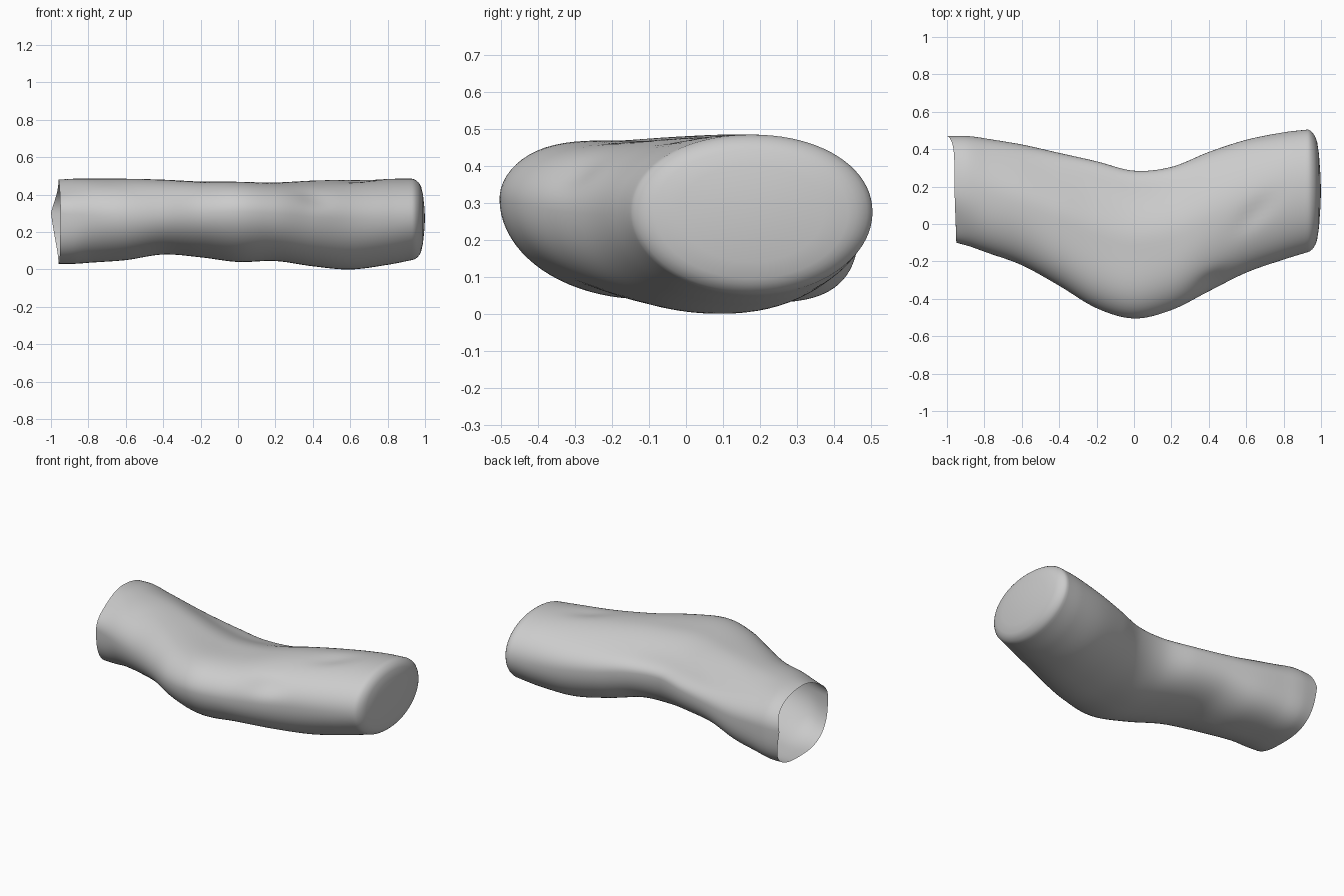
import bpy, bmesh, math
from mathutils import Vector

if "Cube" in bpy.data.objects:
    bpy.data.objects.remove(bpy.data.objects["Cube"])

# Stations: x, y front, y back, z bottom, z widest, z top, then squareness of
# the front underside and the back underside (1 = round, less = squarer),
# then swelling of the front upper and back upper quarters
STATIONS = [
    (-0.96, -0.10, 0.47, 0.03, 0.30, 0.48, 0.72, 0.62, -0.02, 0.0),
    (-0.88, -0.12, 0.47, 0.03, 0.295, 0.485, 0.80, 0.62, -0.01, 0.0),
    (-0.78, -0.155, 0.455, 0.037, 0.29, 0.485, 0.95, 0.65, 0.0, -0.01),
    (-0.60, -0.22, 0.425, 0.05, 0.28, 0.485, 1.0, 0.72, 0.0, -0.025),
    (-0.40, -0.33, 0.38, 0.08, 0.29, 0.48, 1.0, 0.82, 0.01, -0.04),
    (-0.20, -0.45, 0.335, 0.065, 0.30, 0.47, 1.0, 0.86, 0.02, -0.045),
    (0.00, -0.505, 0.285, 0.04, 0.31, 0.468, 1.0, 0.88, 0.025, -0.04),
    (0.20, -0.46, 0.305, 0.045, 0.30, 0.465, 0.97, 0.88, 0.015, -0.03),
    (0.40, -0.36, 0.385, 0.017, 0.28, 0.475, 0.93, 0.90, 0.0, -0.02),
    (0.60, -0.26, 0.45, 0.0, 0.27, 0.48, 0.93, 0.93, 0.0, -0.01),
    (0.80, -0.19, 0.49, 0.025, 0.27, 0.485, 0.96, 0.97, 0.0, 0.0),
    (0.93, -0.15, 0.505, 0.05, 0.275, 0.485, 1.0, 1.0, 0.0, 0.0),
]
SEG, STEPS = 80, 8


def blend(a, b, c, d, t):
    # smooth curve through the stations, honouring uneven spacing in x
    span = c[0] - b[0]
    m1 = (c - a) / (c[0] - a[0]) * span
    m2 = (d - b) / (d[0] - b[0]) * span
    t2, t3 = t * t, t * t * t
    return b * (2*t3 - 3*t2 + 1) + m1 * (t3 - 2*t2 + t) + c * (3*t2 - 2*t3) + m2 * (t3 - t2)


def groove(p, centre, direction, length, width):
    # soft elongated dent weight
    d = p - Vector(centre)
    u = Vector(direction).normalized()
    along = d.dot(u)
    across = (d - u * along).length
    return math.exp(-(along / length) ** 2 - (across / width) ** 2)


def power(v, e):
    return math.copysign(abs(v) ** e, v)


def ring(s, scale=1.0):
    x, yf, yb, z0, zm, z1, front, back, swell_f, swell_b = s
    yc, hw = (yf + yb) / 2, (yb - yf) / 2
    pts = []
    for i in range(SEG):
        a = 2 * math.pi * i / SEG
        c, sn = math.cos(a), math.sin(a)
        swell = 0.0
        if sn > 0:
            swell = (swell_f if c < 0 else swell_b) * math.sin(2 * a) ** 2
        e = 0.96 if sn > 0 else (front if c < 0 else back)
        c, sn = power(c, e), power(sn, e)
        h = (z1 - zm) * sn if sn > 0 else (zm - z0) * sn
        # wavy open mouth reaches further at the back
        mouth = max(0, (-0.8 - x) / 0.16) ** 2
        dx = mouth * (0.01 * max(0, -c) - 0.04 * max(0, c) ** 3 * (1 - abs(sn)))
        p = Vector((x + dx, yc + hw * c * scale, zm + h * scale))
        p += Vector((0, 0.6 * c, sn)) * swell
        # dents on the top and the front
        p.z -= 0.012 * groove(p, (0.65, 0.06, 0.47), (1, 0.9, 0), 0.13, 0.055)
        g = groove(p, (0.42, -0.30, 0.38), (1, 0.6, 0), 0.10, 0.06)
        pts.append(p + Vector((-0.4, 0.75, -0.5)) * 0.015 * g)
    return pts


# Bent tube, open at the left
S = [Vector(s) for s in STATIONS]
rings = []
for k in range(len(S) - 1):
    a, d = S[max(k - 1, 0)], S[min(k + 2, len(S) - 1)]
    for j in range(STEPS):
        rings.append(ring(blend(a, S[k], S[k + 1], d, j / STEPS)))
rings.append(ring(S[-1]))

# Rounded shoulder and shallow closed end at the right
for x, sc in ((0.942, 0.985), (0.953, 0.955), (0.963, 0.915), (0.971, 0.87), (0.979, 0.80), (0.989, 0.6), (0.996, 0.3)):
    e = S[-1].copy()
    e[0] = x
    rings.append(ring(e, sc))

bm = bmesh.new()
loops = [[bm.verts.new(p) for p in r] for r in rings]
for r0, r1 in zip(loops, loops[1:]):
    for i in range(SEG):
        j = (i + 1) % SEG
        bm.faces.new((r0[i], r0[j], r1[j], r1[i]))
tip = bm.verts.new((1.0, 0.1775, 0.275))
for i in range(SEG):
    bm.faces.new((loops[-1][i], loops[-1][(i + 1) % SEG], tip))
bmesh.ops.recalc_face_normals(bm, faces=bm.faces)
if sum(f.normal.dot(f.calc_center_median() - Vector((0, 0, 0.27))) for f in bm.faces) < 0:
    bmesh.ops.reverse_faces(bm, faces=bm.faces)
for f in bm.faces:
    f.smooth = True

me = bpy.data.meshes.new("bent_sleeve")
bm.to_mesh(me)
bm.free()
mat = bpy.data.materials.new("light grey")
mat.diffuse_color = (0.6, 0.6, 0.6, 1)
mat.use_nodes = True
mat.node_tree.nodes["Principled BSDF"].inputs["Base Color"].default_value = mat.diffuse_color
me.materials.append(mat)
bpy.context.collection.objects.link(bpy.data.objects.new("bent_sleeve", me))
